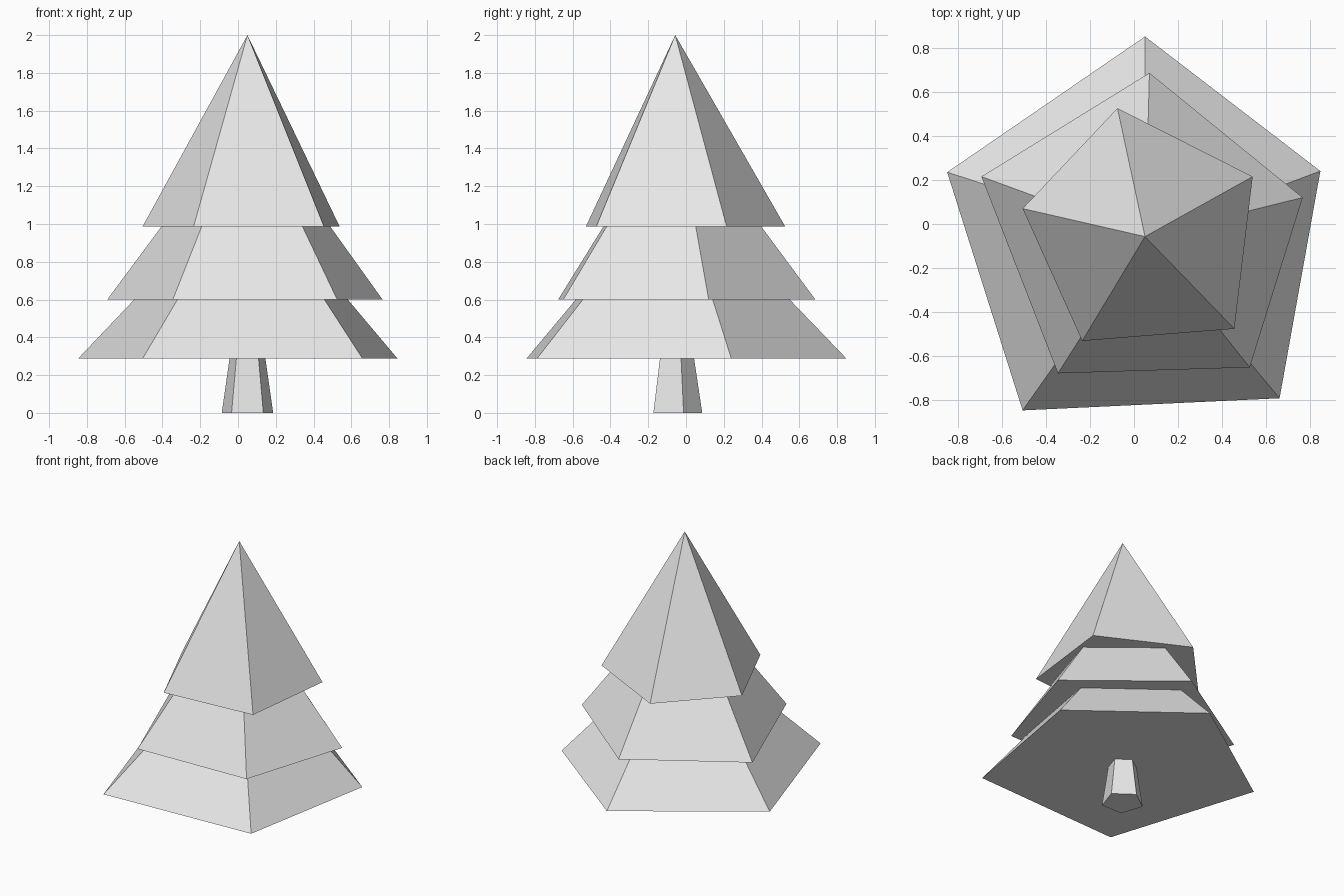
import bpy
import bmesh
from math import cos, sin, pi

cube = bpy.data.objects.get("Cube")
if cube:
    bpy.data.objects.remove(cube, do_unlink=True)

# One plain colour throughout
grey = bpy.data.materials.new("light_grey")
grey.use_nodes = True
colour = (0.8, 0.8, 0.8, 1)
grey.diffuse_color = colour
grey.node_tree.nodes["Principled BSDF"].inputs["Base Color"].default_value = colour

AXIS_X, AXIS_Y = 0.05, -0.057


def finish(name, bm):
    bmesh.ops.recalc_face_normals(bm, faces=bm.faces)
    mesh = bpy.data.meshes.new(name)
    bm.to_mesh(mesh)
    bm.free()
    mesh.materials.append(grey)
    bpy.context.collection.objects.link(bpy.data.objects.new(name, mesh))


def ring(bm, points, z):
    return [bm.verts.new((x, y, z)) for x, y in points]


def pentagon(radius):
    angles = [pi / 2 + i * 2 * pi / 5 for i in range(5)]
    return [(AXIS_X + radius * cos(a), AXIS_Y + radius * sin(a)) for a in angles]


def foliage(name, outline, base, apex):
    """Closed pyramid with an uneven five-sided base."""
    bm = bmesh.new()
    rim = ring(bm, outline, base)
    tip = bm.verts.new((AXIS_X, AXIS_Y, apex))
    bm.faces.new(rim)
    for i, v in enumerate(rim):
        bm.faces.new((v, rim[(i + 1) % len(rim)], tip))
    finish(name, bm)


# Tapered five-sided trunk
bm = bmesh.new()
low = ring(bm, pentagon(0.143), 0)
high = ring(bm, pentagon(0.098), 0.3)
bm.faces.new(low)
bm.faces.new(high)
for i in range(5):
    j = (i + 1) % 5
    bm.faces.new((low[i], low[j], high[j], high[i]))
finish("trunk", bm)

# Three overlapping tiers of foliage
foliage("lower_foliage",
        [(0.05, 0.85), (0.845, 0.24), (0.66, -0.79), (-0.505, -0.845), (-0.847, 0.235)],
        0.287, 1.23)
foliage("middle_foliage",
        [(0.07, 0.685), (0.765, 0.12), (0.525, -0.65), (-0.345, -0.677), (-0.692, 0.215)],
        0.6, 1.6)
foliage("upper_foliage",
        [(-0.075, 0.525), (0.538, 0.215), (0.455, -0.475), (-0.235, -0.53), (-0.505, 0.07)],
        0.987, 2)
